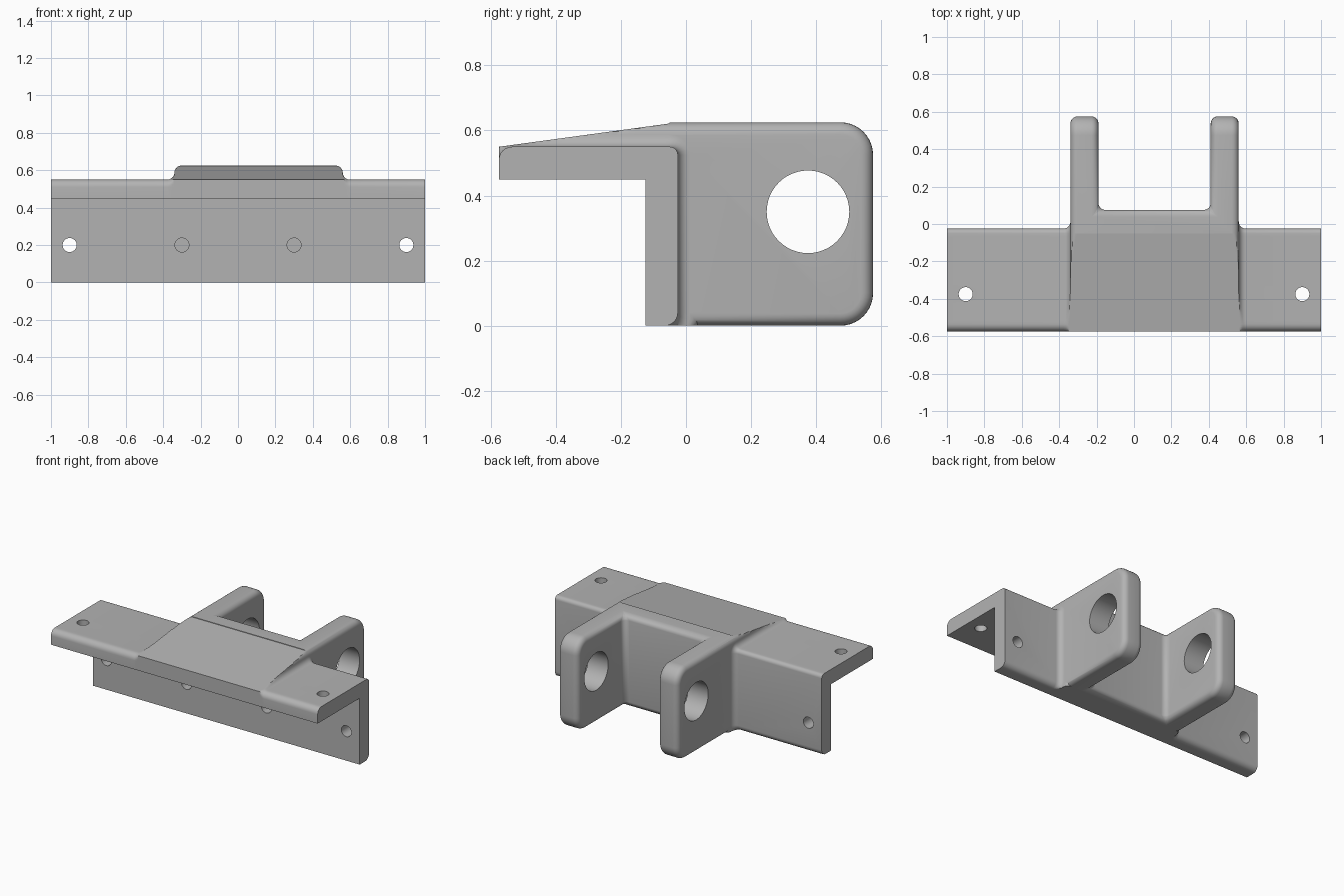
import bpy, bmesh, math
from mathutils import Matrix

default = bpy.data.objects.get("Cube")
if default:
    bpy.data.objects.remove(default)

grey = bpy.data.materials.new("plain grey")
grey.use_nodes = True
grey.diffuse_color = (0.45, 0.45, 0.45, 1)
grey.node_tree.nodes["Principled BSDF"].inputs["Base Color"].default_value = grey.diffuse_color

R = 0.0375                        # edge rounding and fillet radius
LEFT, RIGHT = -0.34, 0.56         # outer walls of the clevis
FRONT, BACK, TOP = -0.575, -0.025, 0.55
PEAK = 0.625


def make_object(name, bm):
    bmesh.ops.recalc_face_normals(bm, faces=bm.faces)
    mesh = bpy.data.meshes.new(name)
    bm.to_mesh(mesh)
    bm.free()
    mesh.materials.append(grey)
    obj = bpy.data.objects.new(name, mesh)
    bpy.context.collection.objects.link(obj)
    return obj


def arc(cy, cz, r, start, end, n=6):
    angles = [math.radians(start + (end - start) * i / n) for i in range(n + 1)]
    return [(cy + r * math.cos(a), cz + r * math.sin(a)) for a in angles]


def ramp(y):
    return TOP + (PEAK - TOP) * min(1, (y - FRONT) / (BACK - FRONT))


def section(h):
    """Angle bar outline, its outer side grown by h and limited by the ramp."""
    pts = arc(BACK - 0.04, 0.04, 0.04 + h, -90, 0)
    pts += arc(BACK - 0.025, TOP - 0.025, 0.025 + h, 0, 90)
    first, last = BACK - 0.025, FRONT + 0.04
    pts += [(first + (last - first) * i / 30, TOP + h) for i in range(1, 30)]
    pts += arc(last, TOP - 0.04, 0.04 + h, 90, 180)
    limited = []
    for y, z in pts:
        y = max(y, FRONT)
        limited.append((y, min(max(z, 0), ramp(y))))
    return limited + [(FRONT, 0.45), (-0.125, 0.45), (-0.125, 0)]


# Angle bar with the raised ramp and its fillets, lofted along x
steps = [math.radians(15 * i) for i in range(7)]
blend = [(-R * (1 - math.sin(a)), R * (1 - math.cos(a))) for a in steps]
blend += [(R * (1 - math.cos(a)), R + R * math.sin(a)) for a in steps[1:]]
stations = [(-1, 0)] + [(LEFT + d, h) for d, h in blend]
stations += [(RIGHT - d, h) for d, h in reversed(blend)] + [(1, 0)]
bm = bmesh.new()
rings = [[bm.verts.new((x, y, z)) for y, z in section(h)] for x, h in stations]
for a, b in zip(rings, rings[1:]):
    for i in range(len(a)):
        j = (i + 1) % len(a)
        bm.faces.new((a[i], a[j], b[j], b[i]))
bm.faces.new(rings[0])
bm.faces.new(rings[-1])
bmesh.ops.remove_doubles(bm, verts=bm.verts, dist=0.00005)
bracket = make_object("bracket", bm)

# Clevis: U-shaped block with two ears
start = BACK - 0.025
plan = [(LEFT, start), (RIGHT, start), (RIGHT, 0.575), (RIGHT - 0.15, 0.575),
        (RIGHT - 0.15, 0.075), (LEFT + 0.15, 0.075), (LEFT + 0.15, 0.575), (LEFT, 0.575)]
bm = bmesh.new()
base = bm.faces.new([bm.verts.new((x, y, 0)) for x, y in plan])
grown = bmesh.ops.extrude_face_region(bm, geom=[base])["geom"]
bmesh.ops.translate(bm, verts=[v for v in grown if isinstance(v, bmesh.types.BMVert)],
                    vec=(0, 0, PEAK))
bmesh.ops.recalc_face_normals(bm, faces=bm.faces)
corners = [e for e in bm.edges if all(v.co.y > 0.57 for v in e.verts)
           and abs(e.verts[0].co.z - e.verts[1].co.z) < 0.01]
bmesh.ops.bevel(bm, geom=corners, offset=0.1, segments=10, profile=0.5, affect="EDGES")
sharp = [e for e in bm.edges if e.calc_face_angle(0) > 0.6
         and not all(v.co.y < start + 0.001 for v in e.verts)]
bmesh.ops.bevel(bm, geom=sharp, offset=R, segments=6, profile=0.5, affect="EDGES")
clevis = make_object("clevis", bm)


def drill(target, axis, centre, radius, depth, sides=32):
    bm = bmesh.new()
    bmesh.ops.create_cone(bm, cap_ends=True, segments=sides, radius1=radius,
                          radius2=radius, depth=depth)
    turn = {"x": Matrix.Rotation(math.pi / 2, 4, "Y"),
            "y": Matrix.Rotation(math.pi / 2, 4, "X"), "z": Matrix()}[axis]
    bmesh.ops.transform(bm, matrix=Matrix.Translation(centre) @ turn, verts=bm.verts)
    combine(target, make_object("hole_cutter", bm), "DIFFERENCE")


def combine(target, other, operation):
    mod = target.modifiers.new("combine", "BOOLEAN")
    mod.operation, mod.solver, mod.object = operation, "EXACT", other
    bpy.context.view_layer.objects.active = target
    bpy.ops.object.modifier_apply(modifier=mod.name)
    bpy.data.objects.remove(other)


combine(bracket, clevis, "UNION")

# Pin hole through both ears, and the screw holes
drill(bracket, "x", (0.11, 0.375, 0.35), 0.127, 1.2, 48)
for side in (-1, 1):
    drill(bracket, "y", (side * 0.9, -0.075, 0.2), R, 0.3)
    drill(bracket, "z", (side * 0.9, -0.375, 0.5), R, 0.3)
    drill(bracket, "y", (side * 0.3, -0.125, 0.2), R, 0.2)
    drill(bracket, "z", (side * 0.3, -0.375, 0.45), R, 0.2)

bpy.ops.object.select_all(action="DESELECT")
bracket.select_set(True)
bpy.context.view_layer.objects.active = bracket
bpy.ops.object.shade_smooth_by_angle(angle=math.radians(32))
